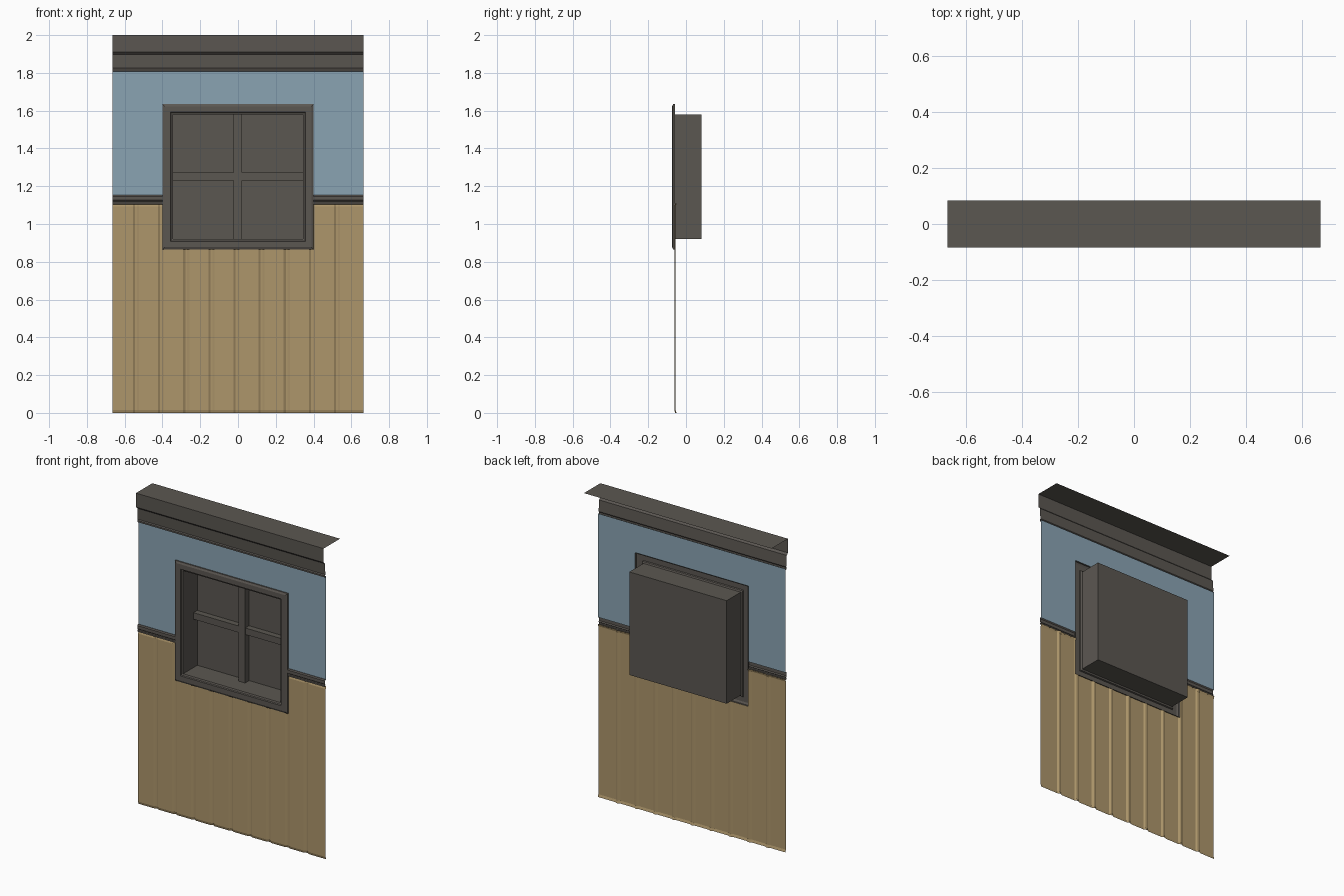
import bpy, bmesh

if "Cube" in bpy.data.objects:
    bpy.data.objects.remove(bpy.data.objects["Cube"])

W = 0.665                    # half width of the wall
WALL_Y = -0.06               # plane of the wall sheet
FX, FZ, ZC = 0.40, 0.385, 1.25   # window half width, half height, centre


def material(name, rgb):
    m = bpy.data.materials.new(name)
    m.diffuse_color = (*rgb, 1)
    m.use_nodes = True
    m.node_tree.nodes["Principled BSDF"].inputs["Base Color"].default_value = m.diffuse_color
    return m


GREY = material("dark_grey_trim", (0.105, 0.095, 0.083))
BLUE = material("blue_plaster", (0.255, 0.37, 0.45))
TAN = material("tan_boards", (0.42, 0.305, 0.147))


def finish(name, bm, mat):
    me = bpy.data.meshes.new(name)
    bm.to_mesh(me)
    bm.free()
    ob = bpy.data.objects.new(name, me)
    bpy.context.collection.objects.link(ob)
    me.materials.append(mat)
    return ob


def sheet(name, xs, zs, depth, mat, hole=True):
    """Front-facing sheet on an x/z grid, leaving the window opening free."""
    bm = bmesh.new()
    grid = [[bm.verts.new((x, depth(x, z), z)) for x in xs] for z in zs]
    for j in range(len(zs) - 1):
        for i in range(len(xs) - 1):
            cx, cz = (xs[i] + xs[i + 1]) / 2, (zs[j] + zs[j + 1]) / 2
            if hole and abs(cx) < FX and abs(cz - ZC) < FZ:
                continue
            bm.faces.new((grid[j][i], grid[j][i + 1],
                          grid[j + 1][i + 1], grid[j + 1][i]))
    bmesh.ops.delete(bm, geom=[v for v in bm.verts if not v.link_faces], context='VERTS')
    return finish(name, bm, mat)


def moulding(name, x0, x1, profile, mat):
    """Open (y, z) profile, listed bottom to top, swept along x."""
    bm = bmesh.new()
    rows = [[bm.verts.new((x, y, z)) for x in (x0, x1)] for y, z in profile]
    for a, b in zip(rows, rows[1:]):
        bm.faces.new((a[0], a[1], b[1], b[0]))
    return finish(name, bm, mat)


def box(name, lo, hi, mat):
    bm = bmesh.new()
    bmesh.ops.create_cube(bm, size=1)
    for v in bm.verts:
        v.co = [(l + h) / 2 + c * (h - l) for l, h, c in zip(lo, hi, v.co)]
    return finish(name, bm, mat)


# Upper plaster wall
sheet("plaster_wall", [-W, -FX, FX, W], [1.15, ZC + FZ, 1.815],
      lambda x, z: WALL_Y, BLUE)

# Wainscot boards with shallow grooves
grooves = [-0.008 + 0.133 * k for k in range(-4, 5)]


def board_depth(x, z):
    d = min(abs(x - g) for g in grooves)
    y = WALL_Y - 0.002 + 0.007 * min(1, max(0, (0.016 - d) / 0.011))
    return y + (0.005 if z < 0.005 or z > 1.1 else 0)


xs = sorted([-W, -FX, FX, W] + [g + o for g in grooves for o in (-0.016, -0.005, 0.005, 0.016)])
sheet("wainscot", xs, [0, 0.016, ZC - FZ, 1.092, 1.108], board_depth, TAN)

# Chair rail on both sides of the window
rail = [(-0.058, 1.103), (-0.067, 1.106), (-0.067, 1.116), (-0.063, 1.120),
        (-0.069, 1.126), (-0.069, 1.146), (-0.064, 1.153), (-0.06, 1.153)]
for side, x0, x1 in (("left", -W, -FX), ("right", FX, W)):
    moulding("chair_rail_" + side, x0, x1, rail, GREY)

# Cornice with the flat top cap
moulding("cornice", -W, W,
         [(-0.06, 1.808), (-0.070, 1.810), (-0.070, 1.820), (-0.065, 1.826),
          (-0.070, 1.898), (-0.082, 1.910), (-0.083, 2.0), (0.083, 2.0)], GREY)

# Window frame and recessed box, lofted from rectangles (inset, y)
bm = bmesh.new()
loops = []
for inset, y in ((0, -0.057), (0, -0.068), (0.012, -0.074), (0.043, -0.074),
                 (0.046, -0.066), (0.055, -0.062), (0.055, 0.081)):
    w, h = FX - inset, FZ - inset
    loops.append([bm.verts.new((sx * w, y, ZC + sz * h))
                  for sx, sz in ((-1, -1), (1, -1), (1, 1), (-1, 1))])
for a, b in zip(loops, loops[1:]):
    for i in range(4):
        j = (i + 1) % 4
        bm.faces.new((a[i], a[j], b[j], b[i]))
bm.faces.new(loops[-1])
finish("window_frame", bm, GREY)

# Crossing glazing bars
box("vertical_bar", (-0.025, 0.04, ZC - 0.33), (0.022, 0.08, ZC + 0.33), GREY)
box("horizontal_bar", (-0.345, 0.042, 1.23), (0.345, 0.08, 1.272), GREY)
